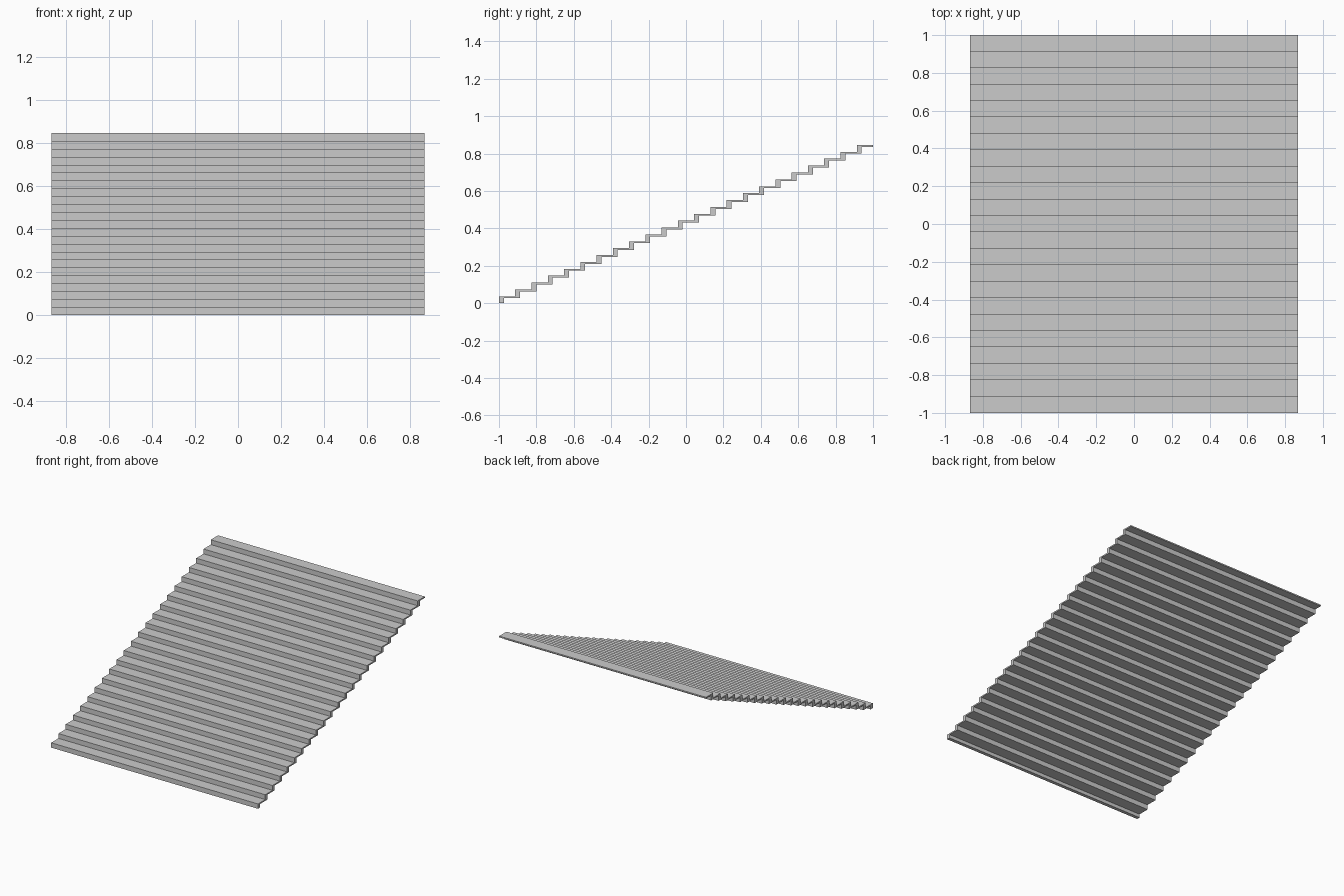
import bpy, bmesh

if "Cube" in bpy.data.objects:
    bpy.data.objects.remove(bpy.data.objects["Cube"])

STEPS = 23
HALF_W = 0.868
GOING = 2.0 / STEPS      # tread depth
RISE = 0.846 / STEPS     # step height
TREAD_T = 0.010          # tread thickness
RISER_T = 0.026          # riser thickness

# Zigzag side profile: visible stair line, then the underside back down
upper, lower = [], [(-1 + RISER_T, 0.0)]
for i in range(STEPS):
    y, z = -1 + i * GOING, (i + 1) * RISE
    upper += [(y, z - RISE), (y, z)]
    y_end = y + GOING + (RISER_T if i < STEPS - 1 else 0)
    lower += [(y + RISER_T, z - TREAD_T), (y_end, z - TREAD_T)]
upper.append((1.0, STEPS * RISE))
# consecutive underside runs share their corners
profile = upper + lower[::-1]

# Extrude the profile across the width
bm = bmesh.new()
face = bm.faces.new([bm.verts.new((-HALF_W, y, z)) for y, z in profile])
ext = bmesh.ops.extrude_face_region(bm, geom=[face])
moved = [v for v in ext["geom"] if isinstance(v, bmesh.types.BMVert)]
bmesh.ops.translate(bm, verts=moved, vec=(2 * HALF_W, 0, 0))
bmesh.ops.recalc_face_normals(bm, faces=bm.faces)

mesh = bpy.data.meshes.new("stair_flight")
bm.to_mesh(mesh)
bm.free()
bpy.context.collection.objects.link(bpy.data.objects.new("stair_flight", mesh))
